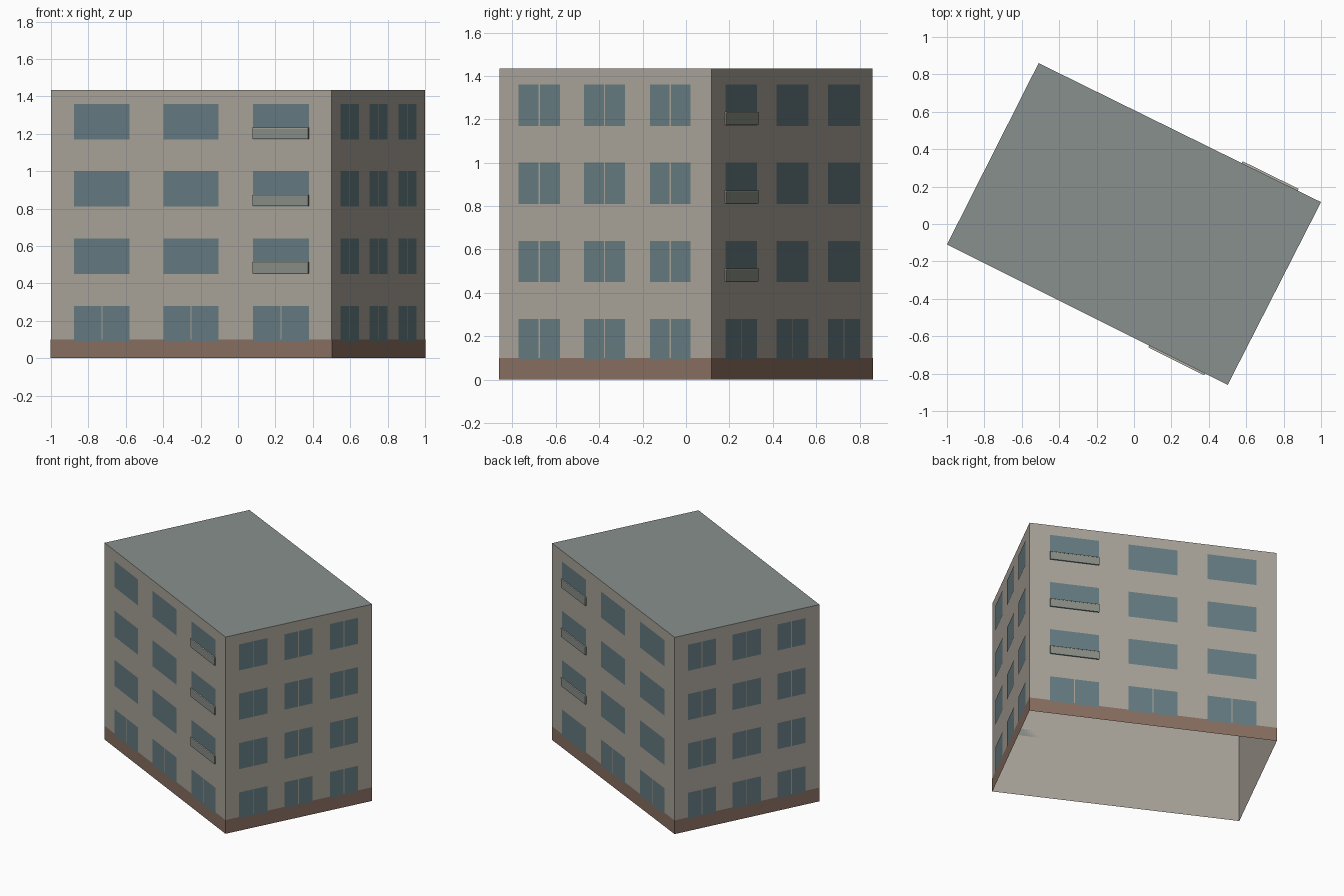
import bpy, bmesh
from mathutils import Vector

if "Cube" in bpy.data.objects:
    bpy.data.objects.remove(bpy.data.objects["Cube"])

H = 1.435                       # overall height
BASE = 0.10                     # height of the brown plinth
A, B, C, D = [Vector(p) for p in ((-1, -0.11, 0), (0.501, -0.86, 0), (1, 0.117, 0), (-0.51, 0.86, 0))]
CORNERS = [A, B, C, D]
UP = Vector((0, 0, 1))


def material(name, rgb):
    m = bpy.data.materials.new(name)
    m.diffuse_color = (*rgb, 1)
    m.use_nodes = True
    m.node_tree.nodes["Principled BSDF"].inputs["Base Color"].default_value = m.diffuse_color
    return m


WALL = material("wall_plaster", (0.40, 0.37, 0.32))
BROWN = material("plinth_brown", (0.25, 0.16, 0.12))
GLASS = material("window_glass", (0.13, 0.20, 0.22))
ROOF = material("roof_grey", (0.25, 0.28, 0.27))
PANEL = material("balcony_panel", (0.25, 0.27, 0.24))
TRIM = material("balcony_trim", (0.45, 0.45, 0.40))


def finish(name, bm, mat):
    me = bpy.data.meshes.new(name)
    bm.to_mesh(me)
    bm.free()
    me.materials.append(mat)
    ob = bpy.data.objects.new(name, me)
    bpy.context.collection.objects.link(ob)
    return ob


def quad(bm, pts):
    return bm.faces.new([bm.verts.new(p) for p in pts])


def ring(name, z0, z1, out, mat):
    """Open band of four walls around the plan, pushed slightly outward."""
    bm = bmesh.new()
    pts = [c + c.normalized() * out for c in CORNERS]
    for i in range(4):
        p, q = pts[i], pts[(i + 1) % 4]
        quad(bm, [p + UP * z0, q + UP * z0, q + UP * z1, p + UP * z1])
    bmesh.ops.remove_doubles(bm, verts=bm.verts, dist=1e-5)
    finish(name, bm, mat)


class Side:
    """Places flat panels and shallow boxes on one facade by fraction of its width."""
    def __init__(self, p, q):
        self.p, self.d = p, q - p
        self.n = self.d.cross(UP).normalized()

    def at(self, u, z, out):
        return self.p + self.d * u + UP * z + self.n * out

    def panel(self, bm, u0, u1, z0, z1, out=0.0025):
        return quad(bm, [self.at(u, z, out) for u, z in ((u0, z0), (u1, z0), (u1, z1), (u0, z1))])

    def box(self, bm, u0, u1, z0, z1, depth):
        f = self.panel(bm, u0, u1, z0, z1, 0)
        new = bmesh.ops.extrude_face_region(bm, geom=[f], use_keep_orig=True)["geom"]
        verts = [v for v in new if isinstance(v, bmesh.types.BMVert)]
        bmesh.ops.translate(bm, verts=verts, vec=self.n * depth)
        bmesh.ops.recalc_face_normals(bm, faces=bm.faces)


# Shell: open at the bottom, closed by a flat roof
ring("walls", 0, H, 0, WALL)
ring("plinth", 0, BASE, 0.0015, BROWN)
bm = bmesh.new()
quad(bm, [c + UP * H for c in CORNERS])
finish("roof", bm, ROOF)

# Facades: name, corners, window columns, column carrying the balconies
LONG = ((0.083, 0.281), (0.401, 0.598), (0.72, 0.919))
SHORT = ((0.092, 0.286), (0.40, 0.594), (0.711, 0.903))
FACADES = (("front", A, B, LONG, 2), ("right", B, C, SHORT, None),
           ("back", C, D, LONG, 0), ("left", D, A, SHORT, None))
SILLS = (0.09, 0.45, 0.81, 1.17)
WIN_H = 0.19

for name, p, q, cols, balcony in FACADES:
    side = Side(p, q)
    gap = 0.003 / side.d.length
    glass, panels, trims = bmesh.new(), bmesh.new(), bmesh.new()
    for floor, z in enumerate(SILLS):
        for c, (u0, u1) in enumerate(cols):
            # Split casements on the short sides and the ground floor
            if balcony is None or floor == 0:
                mid = (u0 + u1) / 2
                side.panel(glass, u0, mid - gap, z, z + WIN_H)
                side.panel(glass, mid + gap, u1, z, z + WIN_H)
            else:
                side.panel(glass, u0, u1, z, z + WIN_H)
                if c == balcony:
                    side.box(panels, u0, u1, z + 0.003, z + 0.058, 0.010)
                    side.box(trims, u0, u1, z + 0.058, z + 0.063, 0.011)
    finish(name + "_windows", glass, GLASS)
    if balcony is not None:
        finish(name + "_balcony_panels", panels, PANEL)
        finish(name + "_balcony_rails", trims, TRIM)
    else:
        panels.free()
        trims.free()
